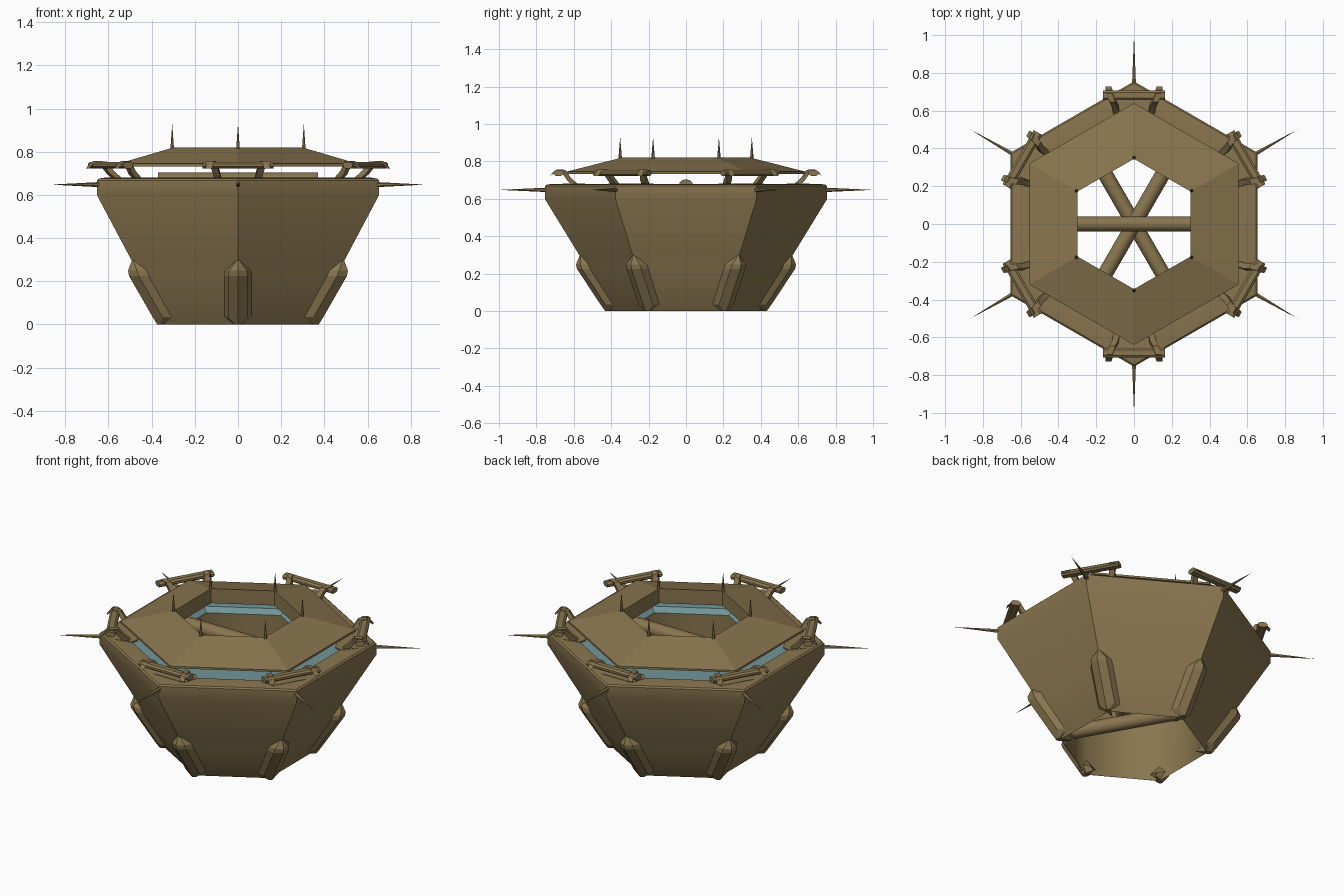
import bpy, bmesh, math
from mathutils import Vector, Matrix

if "Cube" in bpy.data.objects:
    bpy.data.objects.remove(bpy.data.objects["Cube"])


def material(name, rgb):
    m = bpy.data.materials.new(name)
    m.diffuse_color = (*rgb, 1)
    m.use_nodes = True
    m.node_tree.nodes["Principled BSDF"].inputs["Base Color"].default_value = m.diffuse_color
    return m


BROWN = material("bronze brown", (0.25, 0.18, 0.078))
TEAL = material("dull teal", (0.17, 0.30, 0.32))
CORNERS = [math.radians(30 + 60 * k) for k in range(6)]


def finish(name, bm, mat, angle=30, inward=False):
    bmesh.ops.recalc_face_normals(bm, faces=bm.faces)
    if inward:
        for f in bm.faces:
            c = f.calc_center_median()
            if f.normal.x * c.x + f.normal.y * c.y > 0:
                f.normal_flip()
    me = bpy.data.meshes.new(name)
    bm.to_mesh(me)
    bm.free()
    me.materials.append(mat)
    ob = bpy.data.objects.new(name, me)
    bpy.context.collection.objects.link(ob)
    if angle:
        bpy.ops.object.select_all(action='DESELECT')
        ob.select_set(True)
        bpy.context.view_layer.objects.active = ob
        bpy.ops.object.shade_smooth_by_angle(angle=math.radians(angle))
    return ob


def skin(bm, rings, closed=False, caps=True):
    """Bridge rings of points; cap the ends, or join last to first."""
    vs = [[bm.verts.new(p) for p in r] for r in rings]
    n = len(vs[0])
    pairs = list(zip(vs, vs[1:])) + ([(vs[-1], vs[0])] if closed else [])
    for a, b in pairs:
        for i in range(n):
            j = (i + 1) % n
            bm.faces.new((a[i], a[j], b[j], b[i]))
    if caps and not closed:
        bm.faces.new(vs[0])
        bm.faces.new(vs[-1])


def hex_ring(name, profile, mat, closed=True, angle=0, inward=False):
    """(corner radius, z) profile swept round the hexagon."""
    bm = bmesh.new()
    skin(bm, [[(r * math.cos(a), r * math.sin(a), z) for a in CORNERS]
              for r, z in profile], closed, False)
    return finish(name, bm, mat, angle, inward)


def tube(bm, p, q, r1, r2, sides=8):
    p, q = Vector(p), Vector(q)
    m = Matrix.Translation((p + q) / 2) @ (q - p).to_track_quat('Z', 'Y').to_matrix().to_4x4()
    bmesh.ops.create_cone(bm, cap_ends=True, segments=sides, radius1=r1,
                          radius2=r2, depth=(q - p).length, matrix=m)


def at(a, radial, side, z):
    """Point in the local frame of a hexagon corner."""
    c, s = math.cos(a), math.sin(a)
    return Vector((radial * c - side * s, radial * s + side * c, z))


def bar(bm, a, r, z, half, w, h):
    """Flattened bar with chamfered edges, across a corner."""
    section = [(-w, -h * .4), (-w, h * .4), (-w * .55, h), (w * .55, h),
               (w, h * .4), (w, -h * .4), (w * .55, -h), (-w * .55, -h)]
    skin(bm, [[at(a, r + dr, t, z + dz) for dr, dz in section] for t in (-half, half)])


# tapered bowl with an upright, softly rounded rim
hex_ring("hull", [(0.405, 0), (0.55, 0.225), (0.565, 0.29), (0.755, 0.60),
                  (0.755, 0.668), (0.745, 0.676), (0.715, 0.68), (0.64, 0.68),
                  (0.64, 0.655)], BROWN, closed=False, angle=32)

# smooth inner well, open at the bottom
hex_ring("inner_well", [(0.405, 0.65), (0.403, 0)], BROWN, closed=False,
         angle=70, inward=True)

# teal ledge inside the rim, bevelled towards the well
hex_ring("inner_ledge", [(0.44, 0.675), (0.65, 0.675), (0.65, 0.648),
                         (0.407, 0.648)], TEAL)

# raised sloping roof ring with a hexagonal opening
hex_ring("roof", [(0.345, 0.82), (0.64, 0.745), (0.64, 0.733),
                  (0.345, 0.733)], BROWN)

# three beams spiralling down the well
for deg, z in ((0, 0.665), (60, 0.41), (120, 0.16)):
    a = math.radians(deg)
    bm = bmesh.new()
    d = Vector((math.cos(a), math.sin(a), 0)) * 0.37
    tube(bm, Vector((0, 0, z)) - d, Vector((0, 0, z)) + d, 0.04, 0.04, 12)
    finish("cross_beam", bm, BROWN, 40)

for a in CORNERS:
    # angular brace on each lower corner, pointed at both ends
    bm = bmesh.new()
    rings = []
    for z, r, w in ((0.0, 0.432, 0.25), (0.035, 0.457, 1), (0.225, 0.583, 1),
                    (0.25, 0.588, 0.9), (0.297, 0.568, 0.15)):
        rings.append([at(a, r, 0, z), at(a, r - 0.026 * w, 0.045 * w, z),
                      at(a, r - 0.075 * w, 0.066 * w, z), at(a, r - 0.09, 0, z),
                      at(a, r - 0.075 * w, -0.066 * w, z),
                      at(a, r - 0.026 * w, -0.045 * w, z)])
    skin(bm, rings)
    finish("corner_brace", bm, BROWN, 0)

    # solid corner block between ledge and rim
    bm = bmesh.new()
    skin(bm, [[at(a, 0.54, -0.10, z), at(a, 0.54, 0.10, z), at(a, 0.575, 0.13, z),
               at(a, 0.66, 0.10, z), at(a, 0.66, -0.10, z), at(a, 0.575, -0.13, z)]
              for z in (0.65, 0.682)])
    finish("corner_block", bm, BROWN, 0)

    # clamp: flat crossbar carried by two curled arms
    bm = bmesh.new()
    bar(bm, a, 0.682, 0.738, 0.165, 0.026, 0.015)
    for s in (-1, 1):
        path = [(0.575, 0.09, 0.66), (0.625, 0.10, 0.705), (0.655, 0.115, 0.748),
                (0.70, 0.13, 0.751), (0.717, 0.135, 0.730)]
        rings = []
        for r, t, z in path:
            rings.append([at(a, r + dr, s * (t + dt), z + dz) for dr, dt, dz in
                          ((-0.010, -0.016, 0.007), (-0.010, 0.016, 0.007),
                           (0.010, 0.016, -0.007), (0.010, -0.016, -0.007))])
        skin(bm, rings)
    finish("clamp", bm, BROWN)

    # long outward spike on the rim and small upright spike on the roof
    bm = bmesh.new()
    tube(bm, at(a, 0.74, 0, 0.648), at(a, 1.0, 0, 0.648), 0.012, 0.0, 6)
    finish("rim_spike", bm, BROWN)
    bm = bmesh.new()
    tube(bm, at(a, 0.352, 0, 0.81), at(a, 0.352, 0, 0.93), 0.010, 0.0, 6)
    finish("roof_spike", bm, BROWN)
